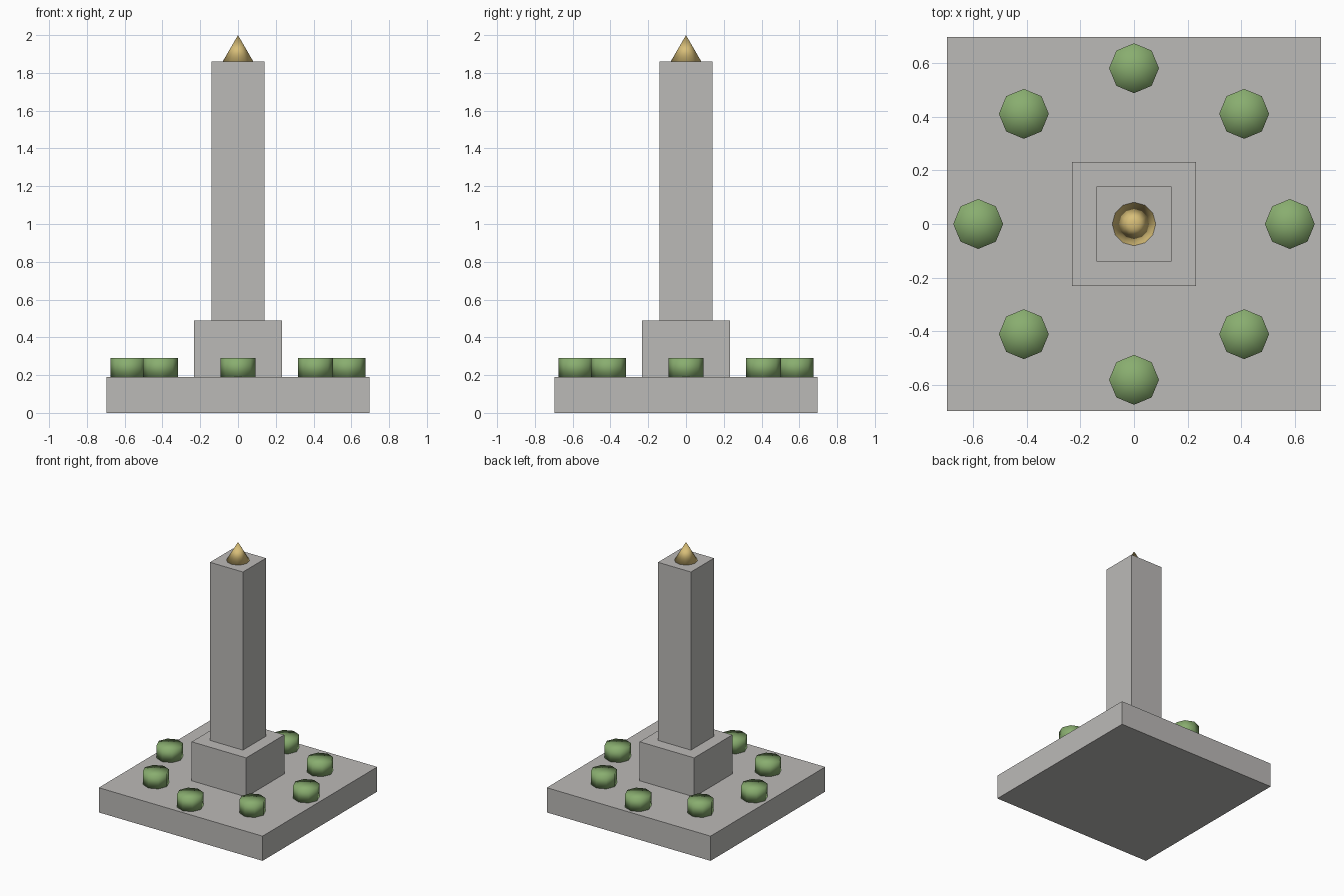
import bpy
from math import cos, sin, pi

if "Cube" in bpy.data.objects:
    bpy.data.objects.remove(bpy.data.objects["Cube"], do_unlink=True)


def material(name, color):
    mat = bpy.data.materials.new(name)
    mat.use_nodes = True
    mat.diffuse_color = (*color, 1)
    mat.node_tree.nodes["Principled BSDF"].inputs["Base Color"].default_value = (*color, 1)
    return mat


stone = material("grey stone", (0.50, 0.49, 0.475))
leaf = material("leaf green", (0.25, 0.42, 0.16))
gold = material("gold", (0.69, 0.52, 0.19))


def finish(name, mat):
    obj = bpy.context.object
    obj.name = name
    obj.data.materials.append(mat)
    return obj


def block(name, half, bottom, top):
    bpy.ops.mesh.primitive_cube_add(size=1, location=(0, 0, (bottom + top) / 2))
    bpy.context.object.scale = (2 * half, 2 * half, top - bottom)
    bpy.ops.object.transform_apply(location=False, rotation=False)
    finish(name, stone)


# Stone base, plinth and shaft
block("base", 0.697, 0, 0.19)
block("plinth", 0.232, 0.19, 0.49)
block("shaft", 0.14, 0.49, 1.86)

# Pointed tip, softly shaded all over
bpy.ops.mesh.primitive_cone_add(vertices=12, radius1=0.081, depth=0.14,
                                end_fill_type='TRIFAN', location=(0, 0, 1.93))
bpy.ops.object.shade_smooth()
finish("tip", gold)

# Ring of eight clipped bushes
for i in range(8):
    angle = i * pi / 4
    bpy.ops.mesh.primitive_cylinder_add(
        vertices=8, radius=0.093, depth=0.1, end_fill_type='TRIFAN',
        location=(0.581 * cos(angle), 0.581 * sin(angle), 0.24))
    bpy.ops.object.shade_smooth()
    finish(f"bush_{i + 1}", leaf)
